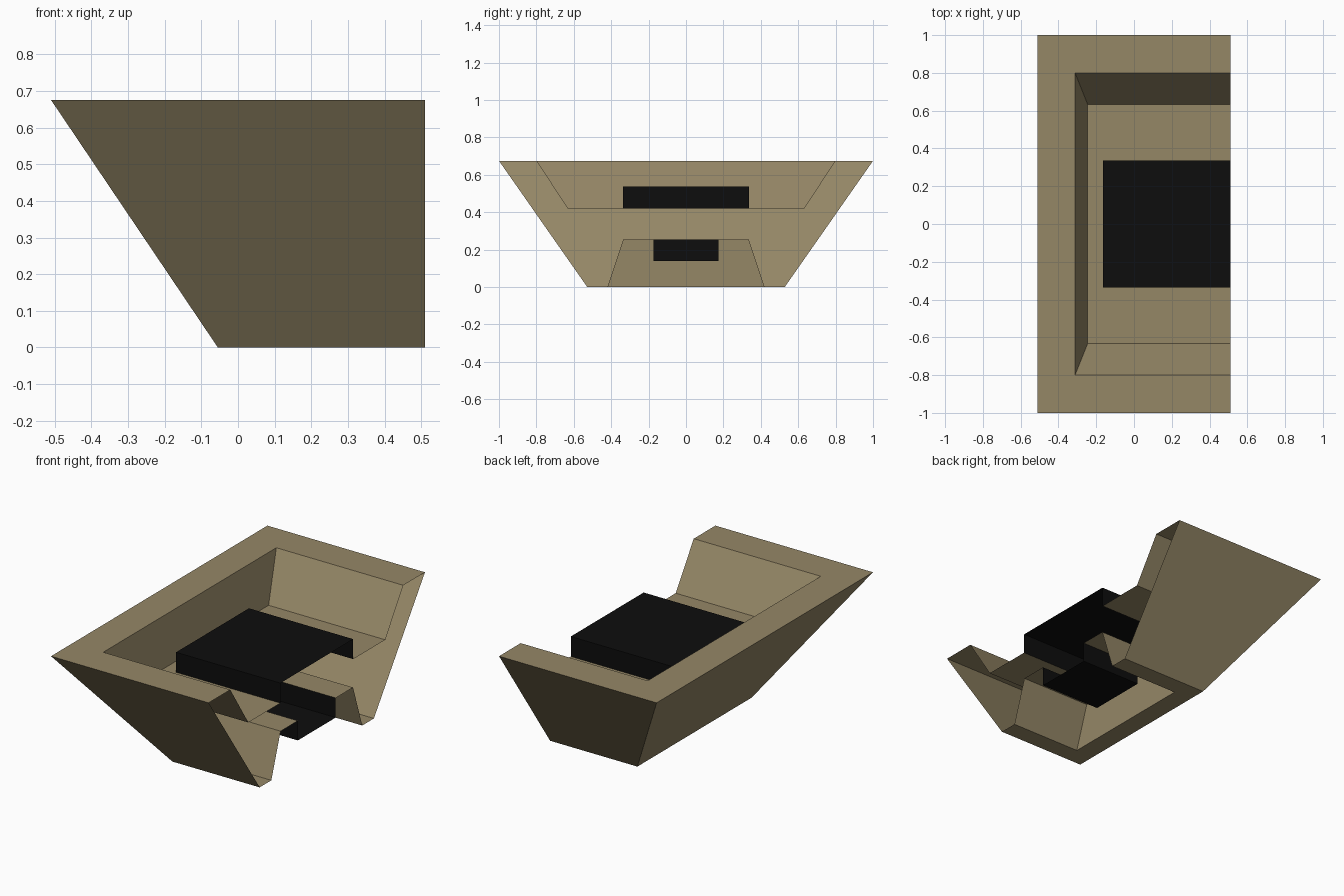
import bpy
import bmesh

cube = bpy.data.objects.get("Cube")
if cube:
    bpy.data.objects.remove(cube, do_unlink=True)

END_X = 0.51  # open end of the half shell


def make_material(name, color, roughness):
    mat = bpy.data.materials.new(name)
    mat.use_nodes = True
    mat.diffuse_color = color
    bsdf = mat.node_tree.nodes["Principled BSDF"]
    bsdf.inputs["Base Color"].default_value = color
    bsdf.inputs["Roughness"].default_value = roughness
    return mat


def u_shell(name, rings, mat, cap=None):
    """Join three-sided rings (x_back, half_width, z), all open at END_X."""
    bm = bmesh.new()
    loops = []
    for x, w, z in rings:
        corners = ((END_X, -w), (x, -w), (x, w), (END_X, w))
        loops.append([bm.verts.new((px, py, z)) for px, py in corners])
    for a, b in zip(loops, loops[1:]):
        for i in range(3):
            bm.faces.new((a[i + 1], a[i], b[i], b[i + 1]))
    if cap == "top":
        bm.faces.new(loops[-1][::-1])
    elif cap == "bottom":
        bm.faces.new(loops[0])
    mesh = bpy.data.meshes.new(name)
    bm.to_mesh(mesh)
    bm.free()
    mesh.materials.append(mat)
    obj = bpy.data.objects.new(name, mesh)
    bpy.context.collection.objects.link(obj)
    return obj


tan = make_material("tan", (0.30, 0.242, 0.134, 1), 0.8)
black = make_material("black", (0.004, 0.004, 0.004, 1), 0.8)

# Sloped outer shell with a recess in its top and another in its underside
u_shell("tapered_shell", [
    (0.12, 0.175, 0.255),
    (0.06, 0.335, 0.255),
    (0.06, 0.42, 0.0),
    (-0.055, 0.528, 0.0),
    (-0.51, 1.0, 0.675),
    (-0.312, 0.80, 0.675),
    (-0.245, 0.633, 0.42),
    (-0.165, 0.337, 0.42),
], tan)

# Raised block on the recess floor
u_shell("upper_block", [(-0.165, 0.337, 0.42), (-0.165, 0.337, 0.537)],
        black, cap="top")

# Hanging block in the underside recess
u_shell("lower_block", [(0.12, 0.175, 0.14), (0.12, 0.175, 0.255)],
        black, cap="bottom")
